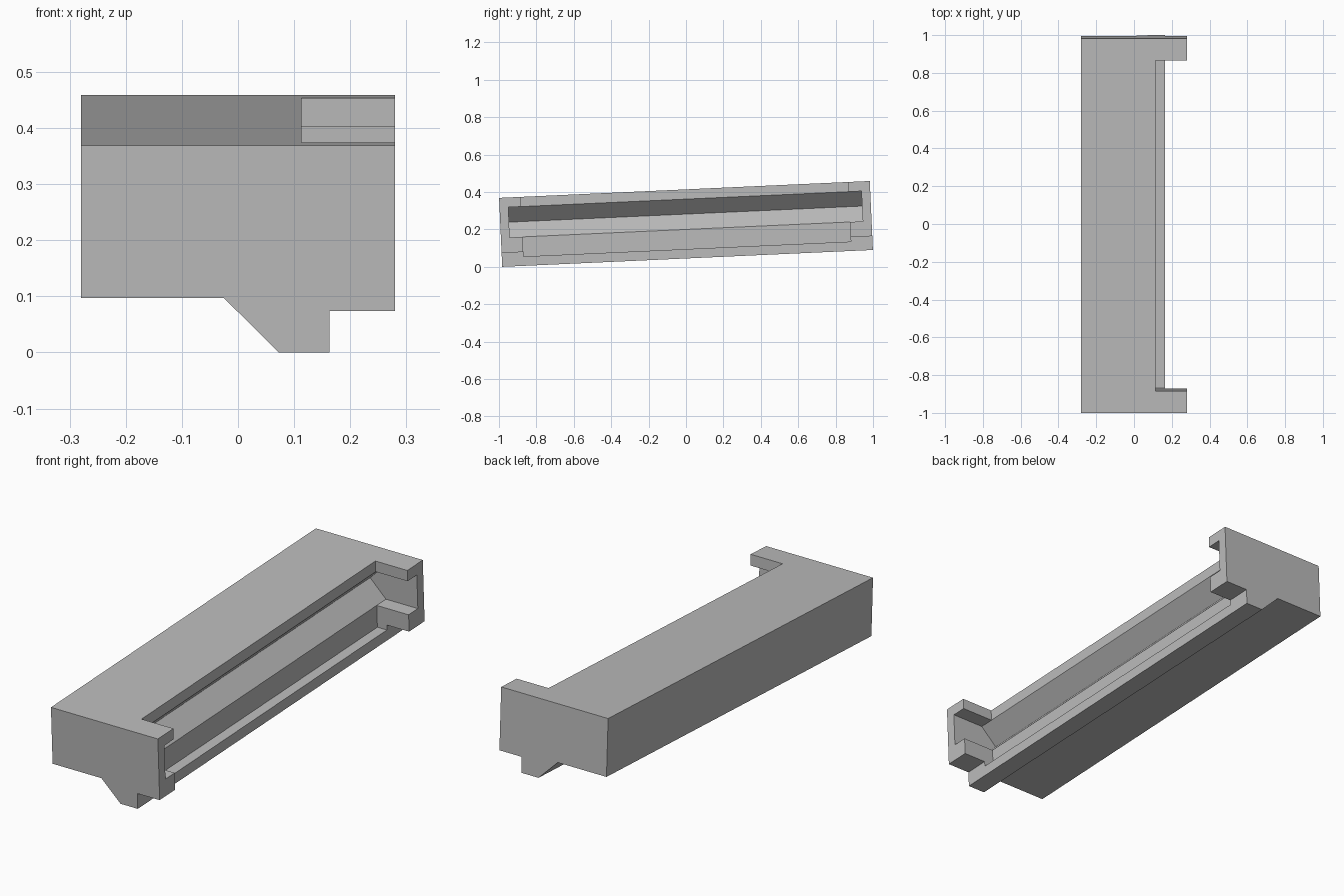
import bpy, bmesh, math

if "Cube" in bpy.data.objects:
    bpy.data.objects.remove(bpy.data.objects["Cube"])

TILT = 0.0455
HALF = 0.992        # half length of the housing
HEIGHT = 0.369

grey = bpy.data.materials.new("plain_grey")
grey.use_nodes = True
GREY = (0.5, 0.5, 0.5, 1)
grey.diffuse_color = GREY
grey.node_tree.nodes["Principled BSDF"].inputs["Base Color"].default_value = GREY


def prism(name, profile, half):
    """Extrude an (x, z) profile along y, from -half to +half."""
    bm = bmesh.new()
    base = bm.faces.new([bm.verts.new((x, -half, z)) for x, z in profile])
    ext = bmesh.ops.extrude_face_region(bm, geom=[base])
    verts = [v for v in ext["geom"] if isinstance(v, bmesh.types.BMVert)]
    bmesh.ops.translate(bm, verts=verts, vec=(0, 2 * half, 0))
    bmesh.ops.recalc_face_normals(bm, faces=bm.faces)
    mesh = bpy.data.meshes.new(name)
    bm.to_mesh(mesh)
    bm.free()
    mesh.materials.append(grey)
    obj = bpy.data.objects.new(name, mesh)
    bpy.context.collection.objects.link(obj)
    return obj


# Main body with the wedge-shaped keel underneath
housing = prism("housing", [
    (-0.28, HEIGHT), (-0.28, 0.097), (-0.025, 0.097), (0.073, 0),
    (0.163, 0), (0.163, 0.074), (0.28, 0.074), (0.28, HEIGHT)], HALF)

# Open side between the end lips, leaving the low ledge
opening = prism("opening_cutter", [
    (0.113, 0.05), (0.4, 0.05), (0.4, 0.5), (0.113, 0.5)], 0.876)

# V-shaped groove that also runs behind the end lips
groove = prism("groove_cutter", [
    (0.4, 0.155), (0.113, 0.155), (0.033, 0.237),
    (0.113, 0.317), (0.4, 0.317)], 0.945)

for cutter in (opening, groove):
    mod = housing.modifiers.new(cutter.name, "BOOLEAN")
    mod.operation = "DIFFERENCE"
    mod.solver = "EXACT"
    mod.object = cutter
    bpy.context.view_layer.objects.active = housing
    bpy.ops.object.modifier_apply(modifier=mod.name)
    bpy.data.objects.remove(cutter)

# Tilt the housing so that its front lower edge rests on the ground
housing.rotation_euler.x = TILT
housing.location = (0, HEIGHT / 2 * math.sin(TILT), HALF * math.sin(TILT))
